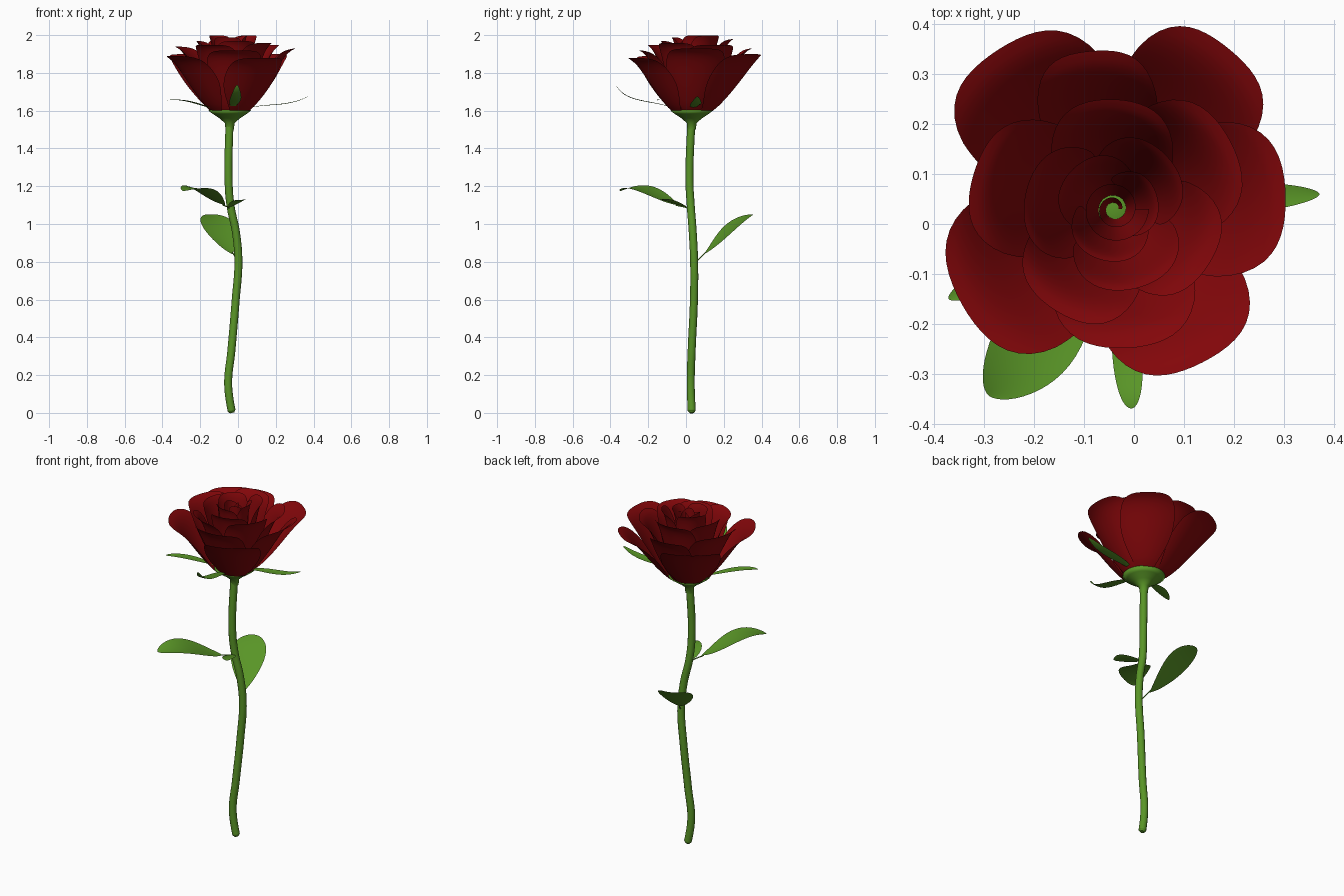
import bpy, bmesh, math
from mathutils import Vector

if "Cube" in bpy.data.objects:
    bpy.data.objects.remove(bpy.data.objects["Cube"])

CX, CY = -0.04, 0.03          # bloom axis


def material(name, rgb):
    m = bpy.data.materials.new(name)
    m.diffuse_color = (*rgb, 1)
    m.use_nodes = True
    m.node_tree.nodes["Principled BSDF"].inputs["Base Color"].default_value = m.diffuse_color
    return m


RED = material("petal_red", (0.225, 0.002, 0.003))
GREEN = material("leaf_green", (0.1, 0.3, 0.02))


def grid_object(name, func, nu, nv, mat):
    """Smooth sheet from func(u, v), u in -1..1 and v in 0..1."""
    bm = bmesh.new()
    rows = [[bm.verts.new(func(2 * i / nu - 1, j / nv)) for i in range(nu + 1)]
            for j in range(nv + 1)]
    for a, b in zip(rows, rows[1:]):
        for i in range(nu):
            bm.faces.new((a[i], a[i + 1], b[i + 1], b[i]))
    bmesh.ops.remove_doubles(bm, verts=bm.verts, dist=1e-5)
    me = bpy.data.meshes.new(name)
    bm.to_mesh(me)
    bm.free()
    me.materials.append(mat)
    for p in me.polygons:
        p.use_smooth = True
    ob = bpy.data.objects.new(name, me)
    bpy.context.collection.objects.link(ob)
    return ob


def tube(name, pts, radius, end_taper=1.0):
    cu = bpy.data.curves.new(name, 'CURVE')
    cu.dimensions = '3D'
    cu.bevel_depth = radius
    cu.bevel_resolution = 4
    cu.use_fill_caps = True
    sp = cu.splines.new('BEZIER')
    sp.bezier_points.add(len(pts) - 1)
    for bp, p in zip(sp.bezier_points, pts):
        bp.co = p
        bp.handle_left_type = bp.handle_right_type = 'AUTO'
    sp.bezier_points[0].radius = end_taper
    cu.materials.append(GREEN)
    ob = bpy.data.objects.new(name, cu)
    bpy.context.collection.objects.link(ob)
    bpy.ops.object.select_all(action='DESELECT')
    ob.select_set(True)
    bpy.context.view_layer.objects.active = ob
    bpy.ops.object.convert(target='MESH')


def blade(name, pts, width, tilt=0.0, fold=0.1, skew=1.2):
    """Blunt leaf-like sheet along a cubic Bezier; tilt raises one long edge."""
    p = [Vector(q) for q in pts]
    along = p[3] - p[0]
    side = Vector((along.y, -along.x, 0)).normalized()
    side = (side + Vector((0, 0, tilt))).normalized()

    def f(u, v):
        v = math.sin(v * math.pi / 2)          # denser rows near the round tip
        s = 1 - v
        c = p[0]*s**3 + p[1]*3*s*s*v + p[2]*3*s*v*v + p[3]*v**3
        w = width / 2 * max(0, math.sin(math.pi * v ** skew)) ** 0.55
        return c + side * (w * u) + Vector((0, 0, fold * w * u * u))
    grid_object(name, f, 8, 22, GREEN)


def petal(name, az, half, r0, R, top, flare=0.03):
    """Cupped petal with a rounded, slightly curled rim."""
    a0, h = math.radians(az), math.radians(half)

    def f(u, v):
        t = v * (1 - 0.22 * abs(u) ** 4)
        r = r0 + (R - flare - r0) * t ** 0.85 + flare * t ** 8
        r *= 1 + 0.03 * u                      # one edge tucks under its neighbour
        a = a0 + h * u * (0.8 + 0.2 * math.sin(math.pi * min(1, v)))
        z = 1.6 + (top - 1.6) * (t - 0.06 * t ** 10)
        return (CX + r * math.cos(a), CY + r * math.sin(a), z)
    grid_object(name, f, 20, 18, RED)


# Stem with a rounded lower end
tube("stem", [(-0.031, 0.03, 0), (-0.034, 0.03, 0.012), (-0.052, 0.025, 0.15), (-0.035, 0.03, 0.33),
              (-0.012, 0.042, 0.6), (0.002, 0.043, 0.8), (-0.01, 0.036, 0.95),
              (-0.04, 0.025, 1.1), (-0.05, 0.018, 1.23), (-0.045, 0.028, 1.54)], 0.021, 0.55)

# Flower base: flaring cup under the petals
profile = [(0.022, 1.5), (0.026, 1.535), (0.055, 1.56), (0.09, 1.583), (0.115, 1.602), (0.0, 1.606)]


def cup(u, v):
    k = v * (len(profile) - 1)
    i = min(int(k + 1e-6), len(profile) - 2)
    r, z = Vector(profile[i]).lerp(Vector(profile[i + 1]), k - i)
    a = math.pi * u
    return (CX - 0.004 + r * math.cos(a), CY + r * math.sin(a), z)


grid_object("flower_base", cup, 32, 5, GREEN)

# Sepals
blade("sepal_right", [(0.03, 0.035, 1.605), (0.14, 0.045, 1.645), (0.25, 0.055, 1.61), (0.372, 0.06, 1.675)], 0.058)
blade("sepal_front", [(-0.03, -0.05, 1.605), (-0.02, -0.16, 1.66), (-0.01, -0.32, 1.63), (-0.005, -0.37, 1.735)], 0.06)
blade("sepal_left", [(-0.12, -0.01, 1.605), (-0.2, -0.05, 1.63), (-0.29, -0.11, 1.665), (-0.372, -0.15, 1.655)], 0.055)

# Leaves with their stalks
tube("leaf_stalk_back", [(0.0, 0.045, 0.79), (-0.012, 0.075, 0.82), (-0.03, 0.105, 0.85)], 0.003)
blade("leaf_back", [(-0.03, 0.095, 0.84), (-0.07, 0.17, 0.89), (-0.105, 0.24, 1.01), (-0.145, 0.352, 1.05)],
      0.19, skew=1.6)
tube("leaf_stalk_left", [(-0.04, 0.025, 1.08), (-0.055, -0.01, 1.09), (-0.08, -0.055, 1.1)], 0.003)
blade("leaf_left", [(-0.07, -0.045, 1.1), (-0.14, -0.12, 1.12), (-0.18, -0.24, 1.23), (-0.29, -0.345, 1.175)],
      0.17, tilt=0.1, skew=1.4)
blade("leaf_small", [(-0.045, 0.005, 1.09), (-0.025, -0.04, 1.1), (0.005, -0.09, 1.13), (0.025, -0.14, 1.128)],
      0.075, tilt=-0.1, skew=1.3)

# Petals, outside to inside: azimuth, half angle, base radius, rim radius, rim height
petals = [
    (126, 38, 0.11, 0.395, 1.90), (54, 34, 0.11, 0.395, 1.90), (-60, 40, 0.11, 0.355, 1.88),
    (212, 44, 0.11, 0.36, 1.89), (4, 42, 0.10, 0.345, 1.93), (98, 34, 0.105, 0.32, 1.93),
    (165, 46, 0.09, 0.29, 1.94), (-85, 50, 0.09, 0.28, 1.92), (30, 50, 0.09, 0.27, 1.95),
    (240, 52, 0.08, 0.235, 1.95), (-30, 54, 0.08, 0.22, 1.96), (90, 56, 0.08, 0.22, 1.98),
    (170, 60, 0.07, 0.18, 1.97), (285, 64, 0.06, 0.165, 1.97), (45, 64, 0.06, 0.15, 2.0),
    (135, 75, 0.05, 0.115, 2.0), (255, 80, 0.05, 0.105, 1.99), (15, 80, 0.04, 0.09, 2.0),
]
for n, (az, half, r0, R, top) in enumerate(petals):
    petal(f"petal_{n + 1}", az, half, r0, R, top + 0.06 * (top - 1.6), 0.03 if R > 0.2 else 0.012)


# Rolled heart of the bloom: one spiral sheet
def heart(u, v):
    s = (u + 1) / 2
    a = 4 * math.pi * s
    r = (0.016 + 0.054 * s) * (0.55 + 0.45 * v)
    return (CX + r * math.cos(a), CY + r * math.sin(a), 1.61 + v * (0.355 + 0.02 * math.sin(3 * a / 2)))


grid_object("petal_heart", heart, 80, 8, RED)
